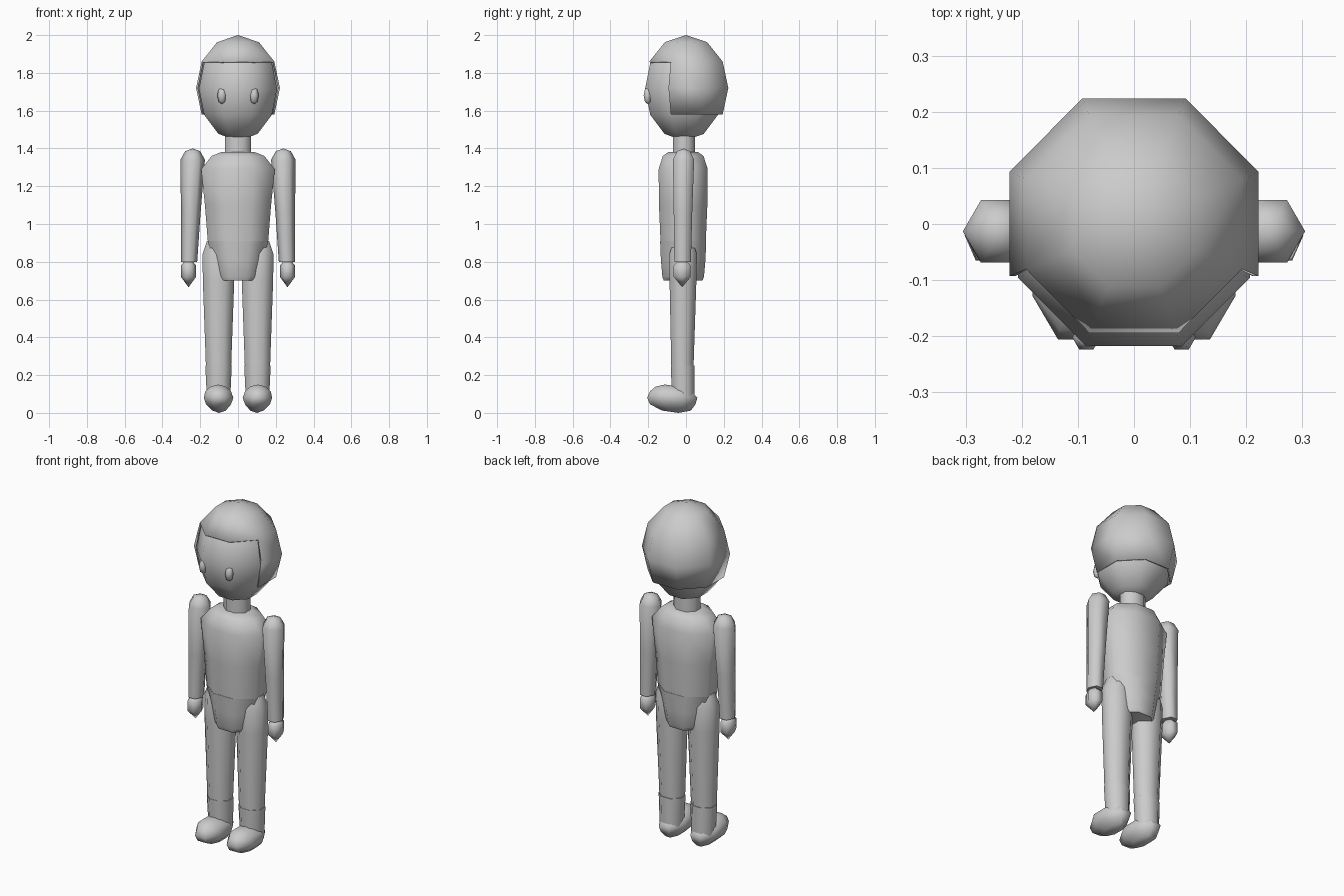
import bpy, bmesh, math

if "Cube" in bpy.data.objects:
    bpy.data.objects.remove(bpy.data.objects["Cube"])

skin = bpy.data.materials.new("plain grey")
skin.diffuse_color = (0.6, 0.6, 0.6, 1)
skin.use_nodes = True
skin.node_tree.nodes["Principled BSDF"].inputs["Base Color"].default_value = skin.diffuse_color


def loft(name, rings, n=8, keep=None, thickness=0):
    """Rings are (z, centre x, centre y, half width, half depth); zero width makes a pole."""
    phase = math.pi / n if n == 8 else 0
    angles = [phase + 2 * math.pi * i / n for i in range(n)]
    mx = max(abs(math.cos(a)) for a in angles)
    my = max(abs(math.sin(a)) for a in angles)
    bm = bmesh.new()
    loops = []
    for z, cx, cy, rx, ry in rings:
        if rx == 0:
            loops.append([bm.verts.new((cx, cy, z))] * n)
        else:
            loops.append([bm.verts.new((cx + rx * math.cos(a) / mx,
                                        cy + ry * math.sin(a) / my, z)) for a in angles])
    for a, b in zip(loops, loops[1:]):
        for i in range(n):
            j = (i + 1) % n
            corners = list(dict.fromkeys([a[i], a[j], b[j], b[i]]))
            bm.faces.new(corners)
    for ring, loop in ((rings[0], loops[0]), (rings[-1], loops[-1])):
        if ring[3] and keep is None:
            bm.faces.new(loop)
    bmesh.ops.recalc_face_normals(bm, faces=bm.faces)
    if keep:
        drop = [f for f in bm.faces if not keep(f.calc_center_median())]
        bmesh.ops.delete(bm, geom=drop, context='FACES')
    mesh = bpy.data.meshes.new(name)
    bm.to_mesh(mesh)
    bm.free()
    mesh.materials.append(skin)
    ob = bpy.data.objects.new(name, mesh)
    bpy.context.collection.objects.link(ob)
    if thickness:
        mod = ob.modifiers.new("shell", 'SOLIDIFY')
        mod.thickness = thickness
        mod.offset = -1
    bpy.ops.object.select_all(action='DESELECT')
    ob.select_set(True)
    bpy.context.view_layer.objects.active = ob
    bpy.ops.object.shade_smooth_by_angle(angle=math.radians(65))
    return ob


def ball(cx, cy, cz, rx, ry, rz, steps=6):
    """Rings of an ellipsoid, top to bottom."""
    out = []
    for k in range(steps + 1):
        t = math.pi * k / steps
        s = 0 if k in (0, steps) else math.sin(t)
        out.append((cz + rz * math.cos(t), cx, cy, rx * s, ry * s))
    return out


# Head and the hair cap, open over the face
loft("head", ball(0, -0.01, 1.715, 0.207, 0.207, 0.275))
loft("hair", ball(0, 0, 1.72, 0.222, 0.224, 0.28),
     keep=lambda c: c.z > 1.85 or (c.z > 1.57 and c.y > -0.05), thickness=0.01)

# Neck, torso and pelvis
loft("neck", [(1.47, 0, -0.01, 0.07, 0.058), (1.35, 0, -0.01, 0.07, 0.058)])
loft("torso", [(1.38, 0, -0.015, 0.09, 0.08), (1.36, 0, -0.015, 0.14, 0.108),
               (1.29, 0, -0.015, 0.195, 0.13), (1.10, 0, -0.015, 0.175, 0.128),
               (0.91, 0, -0.015, 0.16, 0.12)])
loft("pelvis", [(0.91, 0, -0.015, 0.16, 0.122), (0.81, 0, -0.015, 0.135, 0.118),
                (0.72, 0, -0.015, 0.118, 0.11), (0.70, 0, -0.015, 0.108, 0.102)])

# Paired parts
for side, s in (("left", 1), ("right", -1)):
    loft(side + "_eye", ball(s * 0.085, -0.202, 1.68, 0.025, 0.022, 0.046, 4), 6)
    loft(side + "_arm", [(1.40, s * 0.24, -0.013, 0, 0), (1.385, s * 0.24, -0.013, 0.04, 0.035),
                         (1.34, s * 0.24, -0.013, 0.065, 0.056),
                         (1.06, s * 0.25, -0.016, 0.052, 0.049),
                         (0.80, s * 0.259, -0.018, 0.043, 0.044)], 6)
    loft(side + "_hand", [(0.805, s * 0.262, -0.02, 0.02, 0.02), (0.78, s * 0.262, -0.02, 0.04, 0.045),
                          (0.72, s * 0.262, -0.02, 0.04, 0.045),
                          (0.665, s * 0.262, -0.02, 0, 0)], 6)
    loft(side + "_leg", [(0.91, s * 0.115, -0.015, 0.05, 0.05), (0.84, s * 0.105, -0.015, 0.083, 0.073),
                         (0.70, s * 0.103, -0.016, 0.083, 0.071),
                         (0.25, s * 0.103, -0.019, 0.067, 0.059)])
    loft(side + "_ankle", [(0.25, s * 0.103, -0.018, 0.07, 0.062),
                           (0.08, s * 0.103, -0.015, 0.062, 0.06)])
    loft(side + "_shoe", [(0.15, s * 0.105, -0.11, 0, 0), (0.14, s * 0.105, -0.1, 0.04, 0.06),
                          (0.115, s * 0.105, -0.08, 0.068, 0.11),
                          (0.08, s * 0.103, -0.073, 0.078, 0.133),
                          (0.045, s * 0.103, -0.07, 0.066, 0.12),
                          (0.012, s * 0.1, -0.05, 0.035, 0.075), (0, s * 0.1, -0.04, 0, 0)])
